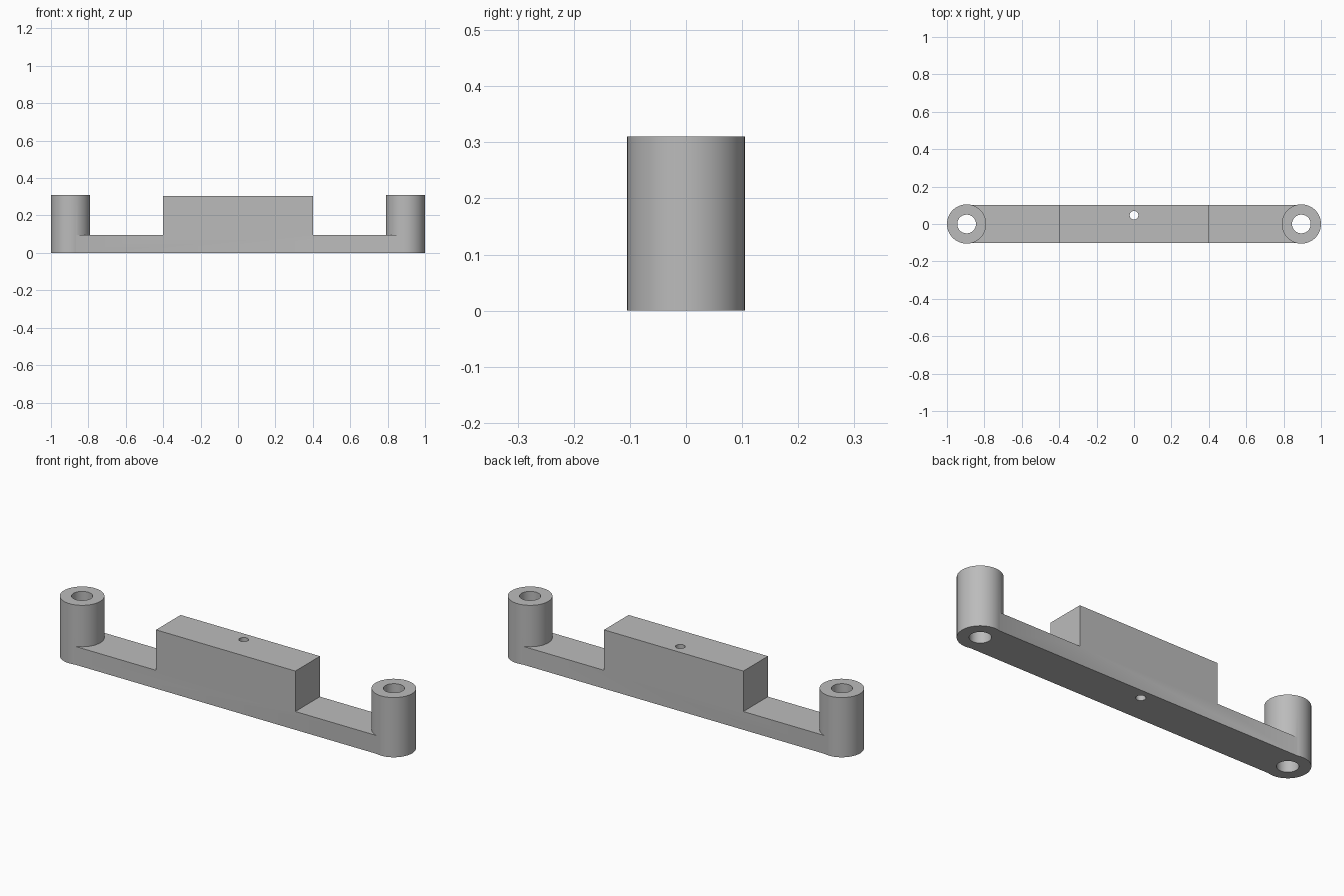
import bpy, bmesh, math

cube = bpy.data.objects.get("Cube")
if cube:
    bpy.data.objects.remove(cube, do_unlink=True)

POST_X, POST_R, POST_H = 0.895, 0.105, 0.31
BAR_H, BLOCK_X, BLOCK_H, HALF_W = 0.095, 0.4, 0.305, 0.101

grey = bpy.data.materials.new("plain grey")
grey.use_nodes = True
colour = (0.5, 0.5, 0.5, 1)
grey.diffuse_color = colour
grey.node_tree.nodes["Principled BSDF"].inputs["Base Color"].default_value = colour


def cylinder(name, x, y, radius, bottom, top):
    bpy.ops.mesh.primitive_cylinder_add(
        vertices=48, radius=radius, depth=top - bottom,
        location=(x, y, (bottom + top) / 2))
    ob = bpy.context.object
    ob.name = name
    ob.data.materials.append(grey)
    return ob


def combine(target, other, operation):
    mod = target.modifiers.new(other.name, 'BOOLEAN')
    mod.object, mod.operation, mod.solver = other, operation, 'EXACT'
    bpy.context.view_layer.objects.active = target
    bpy.ops.object.modifier_apply(modifier=mod.name)
    bpy.data.objects.remove(other, do_unlink=True)


# Stepped bar: a side profile extruded across its width
half = [(POST_X, 0), (POST_X, BAR_H), (BLOCK_X, BAR_H), (BLOCK_X, BLOCK_H)]
outline = half + [(-x, z) for x, z in reversed(half)]
bm = bmesh.new()
face = bm.faces.new([bm.verts.new((x, -HALF_W, z)) for x, z in outline])
extruded = bmesh.ops.extrude_face_region(bm, geom=[face])["geom"]
bmesh.ops.translate(bm, vec=(0, 2 * HALF_W, 0),
                    verts=[v for v in extruded if isinstance(v, bmesh.types.BMVert)])
bmesh.ops.recalc_face_normals(bm, faces=bm.faces)
mesh = bpy.data.meshes.new("mounting_bar")
bm.to_mesh(mesh)
bm.free()
mesh.materials.append(grey)
bar = bpy.data.objects.new("mounting_bar", mesh)
bpy.context.collection.objects.link(bar)

# End posts, then their bores
for side in (-1, 1):
    combine(bar, cylinder("post", side * POST_X, 0, POST_R, 0, POST_H), 'UNION')
for side in (-1, 1):
    combine(bar, cylinder("bore", side * POST_X, 0, 0.05, -0.1, 0.5), 'DIFFERENCE')

# Small hole through the centre block
combine(bar, cylinder("pin_hole", 0, 0.047, 0.023, -0.1, 0.5), 'DIFFERENCE')

# Smooth round walls with crisp rims
bpy.ops.object.select_all(action='DESELECT')
bar.select_set(True)
bpy.context.view_layer.objects.active = bar
bpy.ops.object.shade_smooth_by_angle(angle=math.radians(25))
